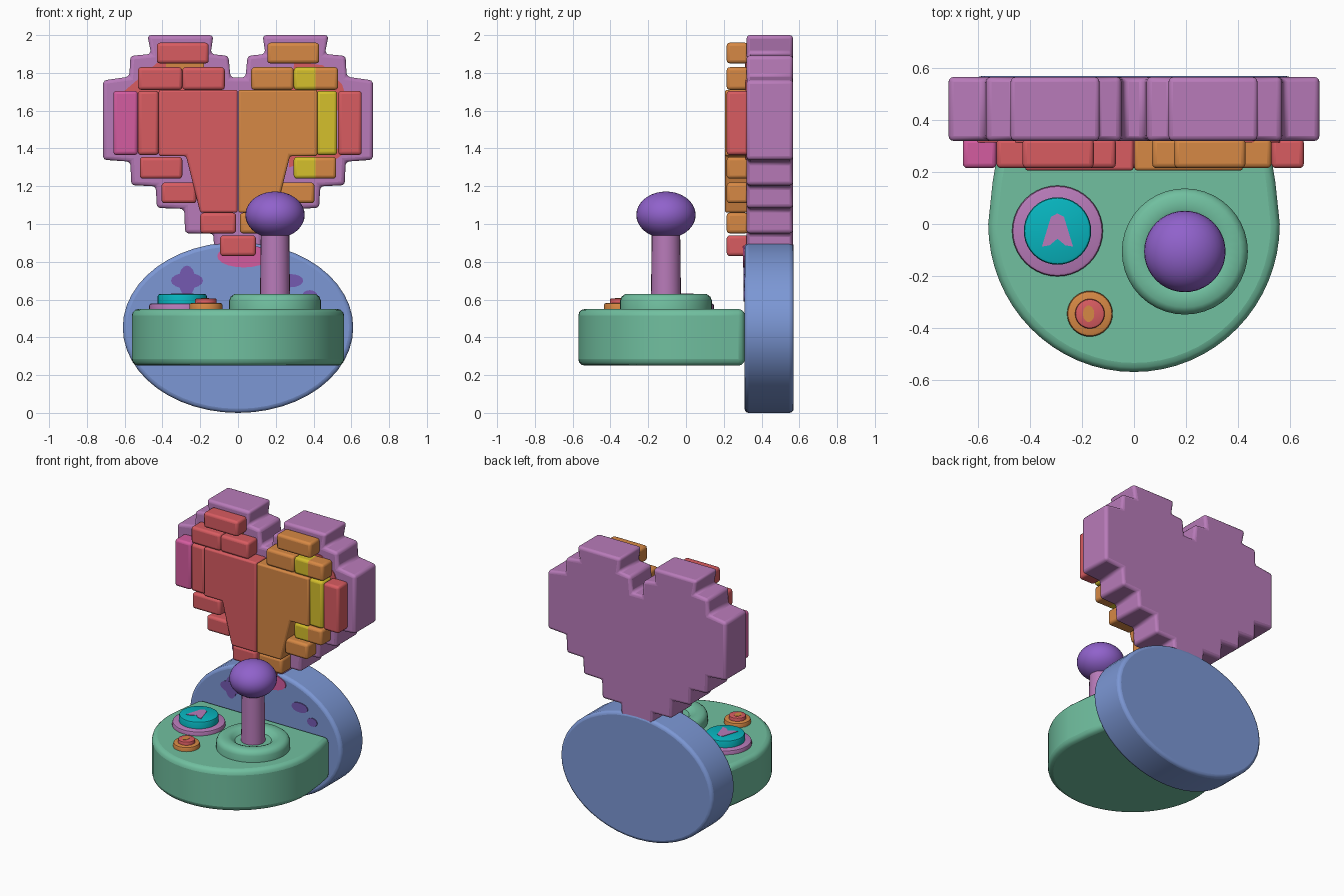
import bpy
import bmesh
from math import cos, sin, pi

cube = bpy.data.objects.get("Cube")
if cube:
    bpy.data.objects.remove(cube, do_unlink=True)


def material(name, *rgb):
    m = bpy.data.materials.new(name)
    m.use_nodes = True
    col = [(c / 255) ** 2.2 for c in rgb] + [1]
    m.diffuse_color = col
    m.node_tree.nodes["Principled BSDF"].inputs["Base Color"].default_value = col
    return m


ORCHID = material("orchid", 183, 122, 184)
RED = material("red", 215, 92, 97)
ORANGE = material("orange", 213, 135, 70)
YELLOW = material("yellow", 212, 190, 48)
PINK = material("pink", 211, 92, 158)
BLUE = material("blue", 123, 150, 212)
GREEN = material("green", 112, 190, 158)
TEAL = material("teal", 16, 180, 190)
VIOLET = material("violet", 143, 98, 202)
PLUM = material("plum", 116, 90, 176)


def finish(name, bm, mats, bevel=0, angle=0.6):
    bmesh.ops.recalc_face_normals(bm, faces=bm.faces[:])
    me = bpy.data.meshes.new(name)
    bm.to_mesh(me)
    bm.free()
    for m in mats:
        me.materials.append(m)
    ob = bpy.data.objects.new(name, me)
    bpy.context.collection.objects.link(ob)
    if bevel:
        mod = ob.modifiers.new("Bevel", "BEVEL")
        mod.width = bevel
        mod.segments = 3
        mod.limit_method = "ANGLE"
        mod.angle_limit = angle
    bpy.ops.object.select_all(action="DESELECT")
    ob.select_set(True)
    bpy.context.view_layer.objects.active = ob
    bpy.ops.object.shade_smooth_by_angle(angle=0.7)
    return ob


def prism(name, pts, lo, hi, mat, bevel=0, upright=True, split=None):
    """Extrude an outline along y (upright) or z; split = (x, material left of x)."""
    bm = bmesh.new()
    place = (lambda a, b, d: (a, d, b)) if upright else (lambda a, b, d: (a, b, d))
    face = bm.faces.new([bm.verts.new(place(a, b, lo)) for a, b in pts])
    new = bmesh.ops.extrude_face_region(bm, geom=[face])["geom"]
    shift = place(0, 0, hi - lo)
    bmesh.ops.translate(bm, vec=shift, verts=[v for v in new if isinstance(v, bmesh.types.BMVert)])
    mats = [mat]
    if split:
        x, other = split
        mats.append(other)
        bmesh.ops.bisect_plane(bm, geom=bm.verts[:] + bm.edges[:] + bm.faces[:],
                               plane_co=(x, 0, 0), plane_no=(1, 0, 0))
        for f in bm.faces:
            f.material_index = int(f.calc_center_median().x < x)
    return finish(name, bm, mats, bevel)


def lathe(name, x, y, profile, mat, sides=40):
    bm = bmesh.new()
    vs = [bm.verts.new((x + r, y, z)) for r, z in profile]
    edges = [bm.edges.new(p) for p in zip(vs, vs[1:])]
    bmesh.ops.spin(bm, geom=vs + edges, cent=(x, y, 0), axis=(0, 0, 1),
                   angle=2 * pi, steps=sides, use_duplicate=False)
    bmesh.ops.remove_doubles(bm, verts=bm.verts[:], dist=0.0005)
    return finish(name, bm, [mat])


def rect(x0, x1, z0, z1):
    return [(x0, z0), (x1, z0), (x1, z1), (x0, z1)]


def ellipse(cx, cz, rx, rz, n=48):
    return [(cx + rx * cos(2 * pi * i / n), cz + rz * sin(2 * pi * i / n)) for i in range(n)]


# Stepped heart plate, mirrored from its left half
half = [(0.04, 1.775), (0.05, 1.89), (0.145, 1.9), (0.13, 2.0), (0.48, 2.0), (0.46, 1.9),
        (0.57, 1.89), (0.575, 1.78), (0.715, 1.76), (0.715, 1.34), (0.57, 1.33),
        (0.565, 1.205), (0.435, 1.2), (0.43, 1.085), (0.285, 1.08), (0.28, 0.95),
        (0.13, 0.95), (0.125, 0.82)]
prism("heart_plate", half + [(-x, z) for x, z in reversed(half)], 0.32, 0.567, ORCHID, 0.02)

# Raised heart bricks
FRONT, BACK = 0.215, 0.33
bricks = {
    "top": (0.155, 0.43, 1.85, 1.96),
    "upper_inner": (0.07, 0.295, 1.71, 1.83),
    "upper_outer": (0.295, 0.53, 1.71, 1.83),
    "lower_outer": (0.295, 0.52, 1.24, 1.355),
    "lower_middle": (0.22, 0.405, 1.11, 1.22),
    "lower_inner": (0.01, 0.2, 0.95, 1.06),
}
for name, (x0, x1, z0, z1) in bricks.items():
    prism("red_brick_" + name, rect(-x1, -x0, z0, z1), FRONT, BACK, RED, 0.018)
    prism("orange_brick_" + name, rect(x0, x1, z0, z1), FRONT, BACK, ORANGE, 0.018,
          split=(0.41, YELLOW) if "outer" in name else None)
for name, x0, x1, mat in (("pink", -0.66, -0.53, PINK), ("red_left", -0.53, -0.42, RED),
                          ("yellow", 0.415, 0.525, YELLOW), ("red_right", 0.53, 0.655, RED)):
    prism("column_" + name, rect(x0, x1, 1.365, 1.705), FRONT, BACK, mat, 0.018)
prism("bottom_brick", rect(-0.095, 0.095, 0.83, 0.94), FRONT, BACK, RED, 0.018)

# Large centre blocks
core = [(0.002, 1.71), (0.42, 1.71), (0.42, 1.36), (0.275, 1.36), (0.2, 1.06), (0.002, 1.06)]
prism("heart_core_orange", core, 0.206, BACK, ORANGE, 0.012)
prism("heart_core_red", [(-x, z) for x, z in core], 0.206, BACK, RED, 0.012)

# Painted patches behind the bricks
prism("patch_upper_left", [(-0.66, 1.55), (-0.63, 1.68), (-0.42, 1.86), (-0.1, 1.78), (-0.1, 1.6)],
      0.314, 0.322, RED)
prism("patch_top_left", rect(-0.38, -0.18, 1.8, 1.87), 0.312, 0.32, ORANGE)
prism("patch_upper_right", [(0.25, 1.6), (0.3, 1.86), (0.45, 1.84), (0.55, 1.74), (0.6, 1.6)],
      0.314, 0.322, RED)
prism("patch_lower_right", [(0.27, 1.3), (0.6, 1.4), (0.5, 1.33), (0.5, 1.4), (0.27, 1.4)],
      0.314, 0.322, RED)

# Oval back disc with painted patches
prism("back_disc", ellipse(0, 0.452, 0.61, 0.452), 0.31, 0.57, BLUE, 0.022)
prism("disc_glow", ellipse(0.03, 0.83, 0.14, 0.06, 20), 0.303, 0.312, PINK)
prism("disc_cross_upright", ellipse(-0.27, 0.7, 0.045, 0.08, 16), 0.304, 0.312, PLUM)
prism("disc_cross_bar", ellipse(-0.27, 0.7, 0.085, 0.042, 16), 0.3035, 0.3115, PLUM)
prism("disc_spot_upper", ellipse(0.28, 0.7, 0.065, 0.035, 16), 0.304, 0.312, PLUM)
prism("disc_spot_lower", ellipse(0.38, 0.62, 0.04, 0.03, 16), 0.304, 0.312, PLUM)

# Rounded controller base
R = 0.562
curve = [(R * cos(a), R * 1.015 * sin(a)) for a in (pi + pi * i / 32 for i in range(33))]
prism("controller_base", [(-0.52, 0.312), (-0.545, 0.16)] + curve + [(0.545, 0.16), (0.52, 0.312)],
      0.25, 0.55, GREEN, 0.035, upright=False)

# Joystick
JX, JY = 0.196, -0.106
lathe("stick_collar", JX, JY, [(0.243, 0.53), (0.243, 0.595), (0.235, 0.615), (0.215, 0.63),
                               (0.165, 0.63), (0.145, 0.622), (0.12, 0.6), (0, 0.598)], GREEN)
lathe("stick_shaft", JX, JY, [(0.08, 0.58), (0.075, 0.96)], ORCHID, 24)
ball = [(0.157 * sin(pi * i / 18), 1.048 - 0.124 * cos(pi * i / 18)) for i in range(19)]
lathe("stick_ball", JX, JY, ball, VIOLET)


# Round buttons
def disc(name, x, y, r, z0, z1, mat, b=0.012):
    lathe(name, x, y, [(r, z0), (r, z1 - b), (r - b * 0.3, z1 - b * 0.3), (r - b, z1), (0, z1)], mat)


BX, BY = -0.295, -0.027
disc("large_button_rim", BX, BY, 0.175, 0.54, 0.58, ORCHID)
disc("large_button", BX, BY, 0.13, 0.57, 0.63, TEAL)
arrow = [(-0.06, -0.06), (-0.03, -0.055), (0, -0.03), (0.03, -0.055), (0.06, -0.06),
         (0.025, 0.055), (0, 0.068), (-0.025, 0.055)]
prism("large_button_mark", [(BX + a, BY + b) for a, b in arrow], 0.625, 0.633, ORCHID, upright=False)
SX, SY = -0.17, -0.346
disc("small_button_rim", SX, SY, 0.088, 0.54, 0.582, ORANGE)
disc("small_button", SX, SY, 0.057, 0.57, 0.606, RED, 0.008)
prism("small_button_mark", ellipse(SX - 0.005, SY, 0.022, 0.032, 14), 0.6, 0.608, ORANGE, upright=False)
